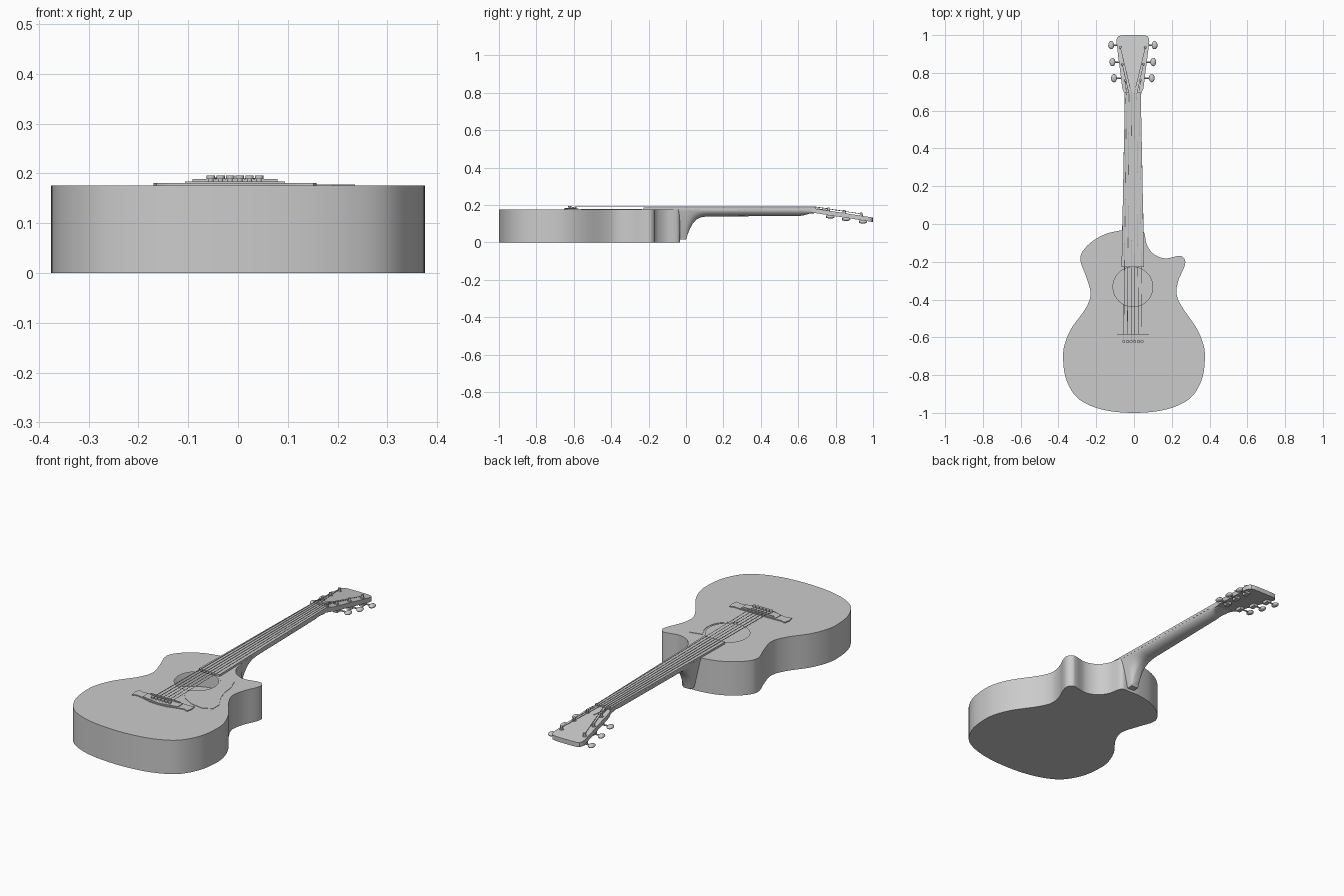
import bpy, bmesh, math
from mathutils import Vector, Matrix

if "Cube" in bpy.data.objects:
    bpy.data.objects.remove(bpy.data.objects["Cube"])

CX = -0.006          # neck / string axis
TOP = 0.176          # soundboard height
HOLE_Y, HOLE_R = -0.333, 0.105


def finish(name, bm, angle=35):
    bmesh.ops.recalc_face_normals(bm, faces=bm.faces)
    me = bpy.data.meshes.new(name)
    bm.to_mesh(me)
    bm.free()
    ob = bpy.data.objects.new(name, me)
    bpy.context.collection.objects.link(ob)
    bpy.ops.object.select_all(action='DESELECT')
    ob.select_set(True)
    bpy.context.view_layer.objects.active = ob
    bpy.ops.object.shade_smooth_by_angle(angle=math.radians(angle))
    return ob


def spline(pts, n=6):
    """Closed Catmull-Rom curve through 2D points."""
    out, m = [], len(pts)
    for i in range(m):
        p0, p1, p2, p3 = [Vector(pts[(i + k) % m]) for k in (-1, 0, 1, 2)]
        for j in range(n):
            t = j / n
            out.append(0.5 * (2 * p1 + (p2 - p0) * t + (2 * p0 - 5 * p1 + 4 * p2 - p3) * t * t
                              + (3 * p1 - p0 - 3 * p2 + p3) * t ** 3))
    return out


def prism(name, pts, z0, z1, height=None):
    """Extruded outline; height(y) optionally adds a slope."""
    bm = bmesh.new()
    h = height or (lambda y: 0)
    lo = [bm.verts.new((p[0], p[1], z0 + h(p[1]))) for p in pts]
    hi = [bm.verts.new((p[0], p[1], z1 + h(p[1]))) for p in pts]
    bm.faces.new(lo)
    bm.faces.new(hi)
    for i in range(len(pts)):
        j = (i + 1) % len(pts)
        bm.faces.new((lo[i], lo[j], hi[j], hi[i]))
    return finish(name, bm)


def rod(bm, a, b, r, n=12, r2=None):
    a, b = Vector(a), Vector(b)
    d = b - a
    mat = Matrix.Translation((a + b) / 2) @ d.to_track_quat('Z', 'Y').to_matrix().to_4x4()
    bmesh.ops.create_cone(bm, cap_ends=True, segments=n, radius1=r, radius2=r2 or r,
                          depth=d.length, matrix=mat)


# hollow body with cutaway and open sound hole
outline = spline([(-0.06, -0.033), (-0.15, -0.053), (-0.225, -0.095), (-0.275, -0.15), (-0.282, -0.2),
                  (-0.255, -0.275), (-0.23, -0.37), (-0.258, -0.45), (-0.33, -0.55), (-0.368, -0.64),
                  (-0.375, -0.72), (-0.36, -0.82), (-0.31, -0.91), (-0.235, -0.96), (-0.13, -0.99),
                  (0, -1), (0.13, -0.99), (0.235, -0.96), (0.31, -0.91), (0.36, -0.82),
                  (0.375, -0.72), (0.368, -0.64), (0.33, -0.55), (0.255, -0.44), (0.225, -0.37),
                  (0.235, -0.3), (0.265, -0.23), (0.271, -0.195), (0.255, -0.172), (0.23, -0.17),
                  (0.165, -0.182), (0.105, -0.16), (0.068, -0.11), (0.05, -0.04), (0, -0.033)])
bm = bmesh.new()
lo = [bm.verts.new((p.x, p.y, 0)) for p in outline]
hi = [bm.verts.new((p.x, p.y, TOP)) for p in outline]
ring = [bm.verts.new((CX + HOLE_R * math.cos(i * math.tau / 48), HOLE_Y + HOLE_R * math.sin(i * math.tau / 48), TOP))
        for i in range(48)]
bm.faces.new(lo)
for i in range(len(lo)):
    j = (i + 1) % len(lo)
    bm.faces.new((lo[i], lo[j], hi[j], hi[i]))
edges = [bm.edges.get((hi[i - 1], hi[i])) for i in range(len(hi))]
edges += [bm.edges.new((ring[i - 1], ring[i])) for i in range(48)]
bmesh.ops.triangle_fill(bm, use_beauty=True, use_dissolve=False, edges=edges)
finish("body", bm)

# pickguard hugging the sound hole
outer = [(0.145, -0.235), (0.17, -0.3), (0.178, -0.37), (0.2, -0.43), (0.235, -0.49), (0.235, -0.54),
         (0.19, -0.565), (0.12, -0.555), (0.06, -0.52), (0.02, -0.47)]
inner = [(CX + 0.115 * math.cos(a), HOLE_Y + 0.115 * math.sin(a))
         for a in [math.radians(-75 + 10 * k) for k in range(13)]]
prism("pickguard", outer + inner, TOP - 0.001, TOP + 0.002)

# bridge: thin flared wings and a raised centre
wing = [(0, -0.652), (0.05, -0.648), (0.1, -0.633), (0.135, -0.627), (0.158, -0.635), (0.164, -0.605),
        (0.158, -0.575), (0.135, -0.583), (0.1, -0.58)]
prism("bridge", [(CX + x, y) for x, y in wing] + [(CX - x, y) for x, y in reversed(wing[1:])],
      TOP - 0.001, TOP + 0.005)
prism("bridge_centre", [(CX + x, y) for x, y in
      [(-0.1, -0.63), (0, -0.648), (0.1, -0.63), (0.1, -0.585), (-0.1, -0.585)]], TOP, TOP + 0.008)
prism("saddle", [(CX + x, y) for x, y in
      [(-0.085, -0.592), (0.085, -0.592), (0.085, -0.585), (-0.085, -0.585)]], TOP, 0.189)
bm = bmesh.new()
slots = [-0.0485 + 0.0194 * i for i in range(6)]
for x in slots:
    rod(bm, (CX + x, -0.622, TOP), (CX + x, -0.622, 0.19), 0.005)
    rod(bm, (CX + x, -0.622, 0.189), (CX + x, -0.622, 0.196), 0.0085)
finish("bridge_pins", bm)

# fretboard and nut
prism("fretboard", [(CX - 0.06, -0.228), (CX + 0.06, -0.228), (CX + 0.042, 0.685), (CX - 0.042, 0.685)],
      TOP - 0.004, 0.186)
prism("nut", [(CX - 0.042, 0.683), (CX + 0.042, 0.683), (CX + 0.042, 0.695), (CX - 0.042, 0.695)],
      0.165, 0.189)

# neck with heel: lofted sections (y, half width, depth, heel blend)
bm = bmesh.new()
prev = None
for y, hw, d, k in [(-0.04, 0.057, 0.161, 1), (0.0, 0.056, 0.161, 1), (0.008, 0.056, 0.135, 0.9),
                    (0.02, 0.056, 0.105, 0.75), (0.036, 0.055, 0.075, 0.5), (0.055, 0.055, 0.054, 0.25),
                    (0.08, 0.054, 0.042, 0.08), (0.11, 0.053, 0.037, 0), (0.35, 0.049, 0.036, 0),
                    (0.6, 0.043, 0.036, 0), (0.63, 0.043, 0.031, 0), (0.66, 0.043, 0.022, 0.3),
                    (0.695, 0.043, 0.019, 1)]:
    half = []
    for i in range(9):
        a = i * math.pi / 16
        half.append((hw * ((1 - k) * max(math.cos(a), 0.03) + k * (1 - 0.65 * math.sin(a))), TOP - d * math.sin(a)))
    if y > 0.65:
        half = [(hw * (1 - 0.5 * (i / 8) ** 4), z) for i, (x, z) in enumerate(half)]
    sec = [bm.verts.new((CX + x, y, z)) for x, z in half]
    sec += [bm.verts.new((CX - x, y, z)) for x, z in reversed(half)]
    if prev:
        for i in range(len(sec)):
            bm.faces.new((prev[i - 1], prev[i], sec[i], sec[i - 1]))
    else:
        bm.faces.new(sec)
    prev = sec
bm.faces.new(prev)
finish("neck", bm)

# tilted headstock
HEAD_T = 0.024


def slope(y):
    return 0.181 - 0.155 * (y - 0.69)


side = [(0.043, 0.67), (0.044, 0.69), (0.056, 0.718), (0.066, 0.8), (0.078, 0.89), (0.087, 0.965),
        (0.085, 0.983), (0.077, 0.994), (0.062, 0.999), (0.03, 1.0)]
prism("headstock", [(CX + x, y) for x, y in side] + [(CX - x, y) for x, y in reversed(side)],
      -HEAD_T, 0, slope)
prism("truss_cover", [(CX + x, y) for x, y in [(-0.024, 0.697), (0.024, 0.697), (0.02, 0.72), (0.008, 0.75),
      (0, 0.77), (-0.008, 0.75), (-0.02, 0.72)]], -0.001, 0.003, slope)

# tuning machines, three per side
posts = []
bm_post, bm_knob = bmesh.new(), bmesh.new()
for s in (-1, 1):
    for px, py, bx in [(0.04, 0.76, 0.1), (0.056, 0.845, 0.108), (0.066, 0.935, 0.115)]:
        x, z = CX + s * px, slope(py)
        rod(bm_post, (x, py, z - 0.005), (x, py + 0.002, z + 0.016), 0.0065)
        rod(bm_post, (x, py, z - 0.002), (x, py, z + 0.003), 0.011)
        posts.append((x, py, z + 0.01))
        ky, kz = py + 0.012, slope(py + 0.012) - HEAD_T - 0.007
        bmesh.ops.create_cube(bm_knob, size=1, matrix=Matrix.Translation((x, py + 0.006, kz))
                              @ Matrix.Diagonal((0.022, 0.034, 0.015, 1)))
        rod(bm_knob, (x, ky, kz), (CX + s * bx, ky, kz), 0.004)
        bmesh.ops.create_uvsphere(bm_knob, u_segments=16, v_segments=10, radius=1,
                                  matrix=Matrix.Translation((CX + s * bx, ky, kz))
                                  @ Matrix.Diagonal((0.0155, 0.022, 0.010, 1)))
finish("tuner_posts", bm_post)
finish("tuner_buttons", bm_knob)

# six strings from bridge pins over saddle and nut to the posts
bm = bmesh.new()
order = posts[:3] + posts[3:][::-1]
for i, x in enumerate(slots):
    path = [(CX + x, -0.618, 0.184), (CX + x, -0.588, 0.19), (CX + x * 0.7, 0.689, 0.19), order[i]]
    for a, b in zip(path, path[1:]):
        rod(bm, a, b, 0.0019 - 0.00015 * i, 6)
finish("strings", bm)
